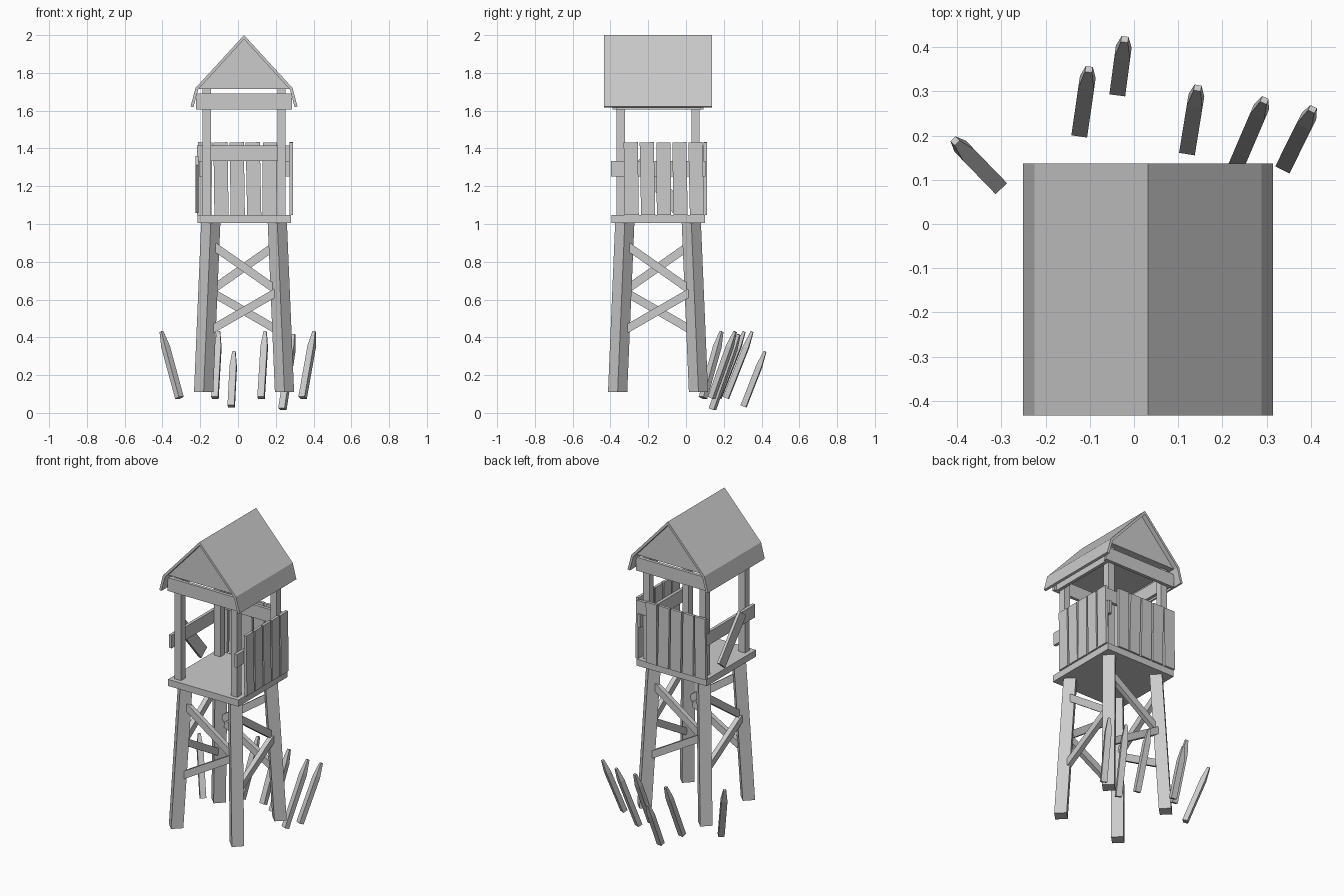
import bpy, bmesh, random
from math import radians, pi
from mathutils import Matrix, Vector

random.seed(4)
if "Cube" in bpy.data.objects:
    bpy.data.objects.remove(bpy.data.objects["Cube"])

wood = bpy.data.materials.new("grey_wood")
wood.use_nodes = True
GREY = (0.6, 0.6, 0.6, 1)
wood.diffuse_color = GREY
wood.node_tree.nodes["Principled BSDF"].inputs["Base Color"].default_value = GREY

CX, CY = 0.032, -0.148          # tower axis
CENTRE = Matrix.Translation((CX, CY, 0))


def finish(name, bm, matrix=Matrix()):
    bmesh.ops.transform(bm, matrix=matrix, verts=bm.verts)
    bmesh.ops.recalc_face_normals(bm, faces=bm.faces)
    mesh = bpy.data.meshes.new(name)
    bm.to_mesh(mesh)
    bm.free()
    mesh.materials.append(wood)
    obj = bpy.data.objects.new(name, mesh)
    bpy.context.collection.objects.link(obj)
    return obj


def box(name, centre, size, matrix=CENTRE, turn=Matrix()):
    bm = bmesh.new()
    bmesh.ops.create_cube(bm, size=1, matrix=Matrix.Translation(centre) @ turn @ Matrix.Diagonal((*size, 1)))
    return finish(name, bm, matrix)


def prism(name, profile, y0, y1):
    """Extrude an x-z profile along y."""
    bm = bmesh.new()
    face = bm.faces.new([bm.verts.new((x, y0, z)) for x, z in profile])
    new = bmesh.ops.extrude_face_region(bm, geom=[face])["geom"]
    bmesh.ops.translate(bm, vec=(0, y1 - y0, 0), verts=[v for v in new if isinstance(v, bmesh.types.BMVert)])
    return finish(name, bm, CENTRE)


def loft(name, sections, matrix=Matrix()):
    """Join square sections (centre, half width, half depth) into a closed bar."""
    bm = bmesh.new()
    rings = [[bm.verts.new(Vector(c) + Vector((sx * w, sy * d, 0)))
              for sx, sy in ((-1, -1), (1, -1), (1, 1), (-1, 1))] for c, w, d in sections]
    for a, b in zip(rings, rings[1:]):
        for i in range(4):
            j = (i + 1) % 4
            bm.faces.new((a[i], a[j], b[j], b[i]))
    bm.faces.new(rings[0])
    bm.faces.new(rings[-1])
    return finish(name, bm, matrix)


def side(i):
    """Turn a front-facing part to side i: front, right, back, left."""
    return CENTRE @ Matrix.Rotation(i * pi / 2, 4, "Z")


SIDES = ("front", "right", "back", "left")

# Splayed legs, set diagonally, with a crossed pair of braces on every side
for i, label in enumerate(SIDES):
    diagonal = side(i) @ Matrix.Rotation(pi / 4, 4, "Z")
    r = 2 ** 0.5
    loft(label + "_leg", [((0, -0.214 * r, 0.11), 0.036, 0.036),
                          ((0, -0.176 * r, 1.01), 0.036, 0.036)], diagonal)
    for level, z, slope, depth in (("upper", 0.77, 35, 0.186), ("lower", 0.54, -30, 0.197)):
        box(f"{label}_{level}_brace", (0, -depth, z), (0.39, 0.03, 0.043), side(i),
            Matrix.Rotation(radians(slope), 4, "Y"))

# Platform and posts
box("platform", (0, 0, 1.026), (0.495, 0.495, 0.042))
for sx in (-1, 1):
    for sy in (-1, 1):
        box("post", (sx * 0.198, sy * 0.198, 1.38), (0.044, 0.044, 0.68))

# Beams under the roof
for s in (-1, 1):
    box("cross_beam", (0, s * 0.231, 1.648), (0.51, 0.02, 0.085))
    box("side_beam", (s * 0.231, 0, 1.648), (0.02, 0.48, 0.085))

# Railings on three sides; boards on the right and back
for i, z in ((1, 1.293), (2, 1.375), (3, 1.293)):
    box(SIDES[i] + "_rail", (0, -0.23, z), (0.5, 0.019, 0.083), side(i))
for i, shift in ((1, 0.03), (2, 0.036)):
    for k in range(5):
        tilt = Matrix.Rotation(radians(random.uniform(-1.4, 1.4)), 4, "Y")
        box(SIDES[i] + "_board", (shift + (k - 2) * 0.086, -0.249, 1.24),
            (0.075, 0.018, 0.385), side(i), tilt)

# Loose board hanging askew on the left side
box("loose_board", (0, -0.249, 1.21), (0.075, 0.018, 0.33), side(3),
    Matrix.Rotation(radians(40), 4, "Y"))

# Roof shell with kinked eaves, closed by a recessed gable block
outer = [(0.257, 1.72), (0.283, 1.622)]
inner = [(0.268, 1.618), (0.243, 1.712)]
right = outer + inner
left = [(-x, z) for x, z in reversed(right)]
prism("roof", [(0, 2.0)] + right + [(0, 1.978)] + left, -0.285, 0.285)
prism("gable", [(0, 1.98), (0.244, 1.715), (-0.244, 1.715)], -0.255, 0.255)

# Leaning sharpened stakes: base and tip of each
STAKES = [((-0.31, 0.09, 0.08), (-0.405, 0.188, 0.43)),
          ((-0.122, 0.212, 0.08), (-0.102, 0.35, 0.43)),
          ((-0.036, 0.305, 0.035), (-0.021, 0.418, 0.325)),
          ((0.122, 0.172, 0.08), (0.144, 0.308, 0.43)),
          ((0.235, 0.14, 0.02), (0.295, 0.28, 0.415)),
          ((0.342, 0.135, 0.08), (0.404, 0.26, 0.43))]
for base, tip in STAKES:
    base, tip = Vector(base), Vector(tip)
    axis = (tip - base).normalized()
    across = axis.cross((0, 0, 1)).normalized()
    turn = Matrix((across, axis.cross(across), axis)).transposed().to_4x4()
    length = (tip - base).length
    loft("stake", [((0, 0, 0), 0.018, 0.015), ((0, 0, length - 0.085), 0.018, 0.015),
                   ((0, 0, length), 0.008, 0.007)], Matrix.Translation(base) @ turn)
